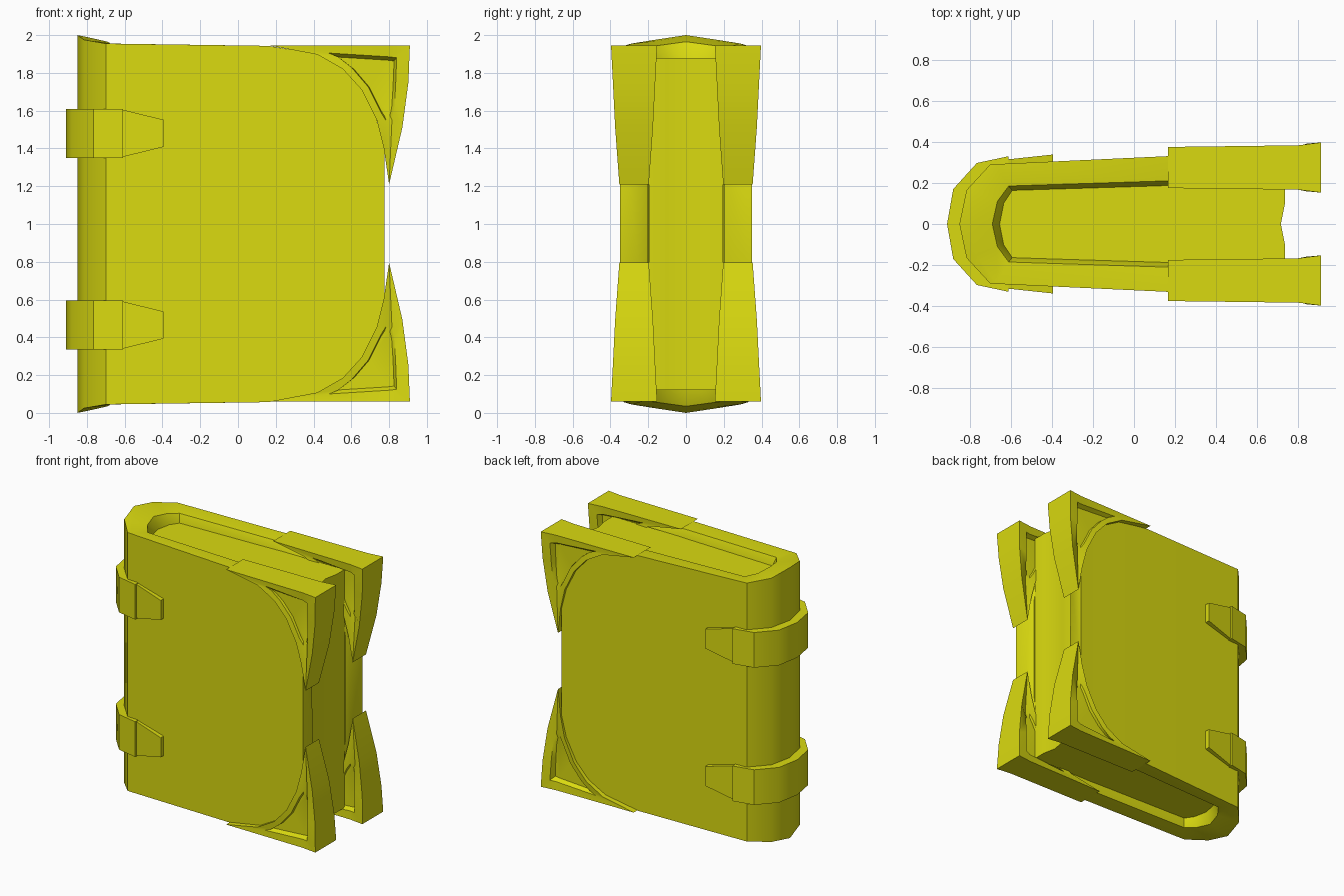
import bpy, bmesh, math

if "Cube" in bpy.data.objects:
    bpy.data.objects.remove(bpy.data.objects["Cube"])

mat = bpy.data.materials.new("yellow")
mat.diffuse_color = (0.7, 0.7, 0.005, 1)
mat.use_nodes = True
mat.node_tree.nodes["Principled BSDF"].inputs["Base Color"].default_value = mat.diffuse_color


def finish(name, verts, faces, angle=35):
    bm = bmesh.new()
    vs = [bm.verts.new(v) for v in verts]
    for f in faces:
        bm.faces.new([vs[i] for i in f])
    bmesh.ops.recalc_face_normals(bm, faces=bm.faces)
    me = bpy.data.meshes.new(name)
    bm.to_mesh(me)
    bm.free()
    ob = bpy.data.objects.new(name, me)
    bpy.context.collection.objects.link(ob)
    me.materials.append(mat)
    bpy.ops.object.select_all(action='DESELECT')
    ob.select_set(True)
    bpy.context.view_layer.objects.active = ob
    bpy.ops.object.shade_smooth_by_angle(angle=math.radians(angle))
    return ob


def loft(name, rings, closed=False):
    """Skin a list of equal-length closed rings."""
    n = len(rings[0])
    verts = [p for r in rings for p in r]
    faces = []
    for k in range(len(rings) - 1):
        for i in range(n):
            j = (i + 1) % n
            faces.append((k*n + i, k*n + j, (k+1)*n + j, (k+1)*n + i))
    faces.append(tuple(range(n)))
    faces.append(tuple(range((len(rings)-1)*n, len(rings)*n)))
    return finish(name, verts, faces)


def both_sides(half):
    """Extend a path that starts on the centre plane to the other side."""
    flip = [[(x, -y, z) for x, y, z in r] for r in half[1:]]
    return flip[::-1] + half


# Cover: rim section (outer, ridge, inner edge, lower inner edge) swept round the spine
# each row: outer x,y,z / ridge x,y,z / inner x,y,z / lower x,y,z
cover = [
    (-.85, 0, 2.0, -.80, 0, 1.99, -.69, 0, 1.965, -.65, 0, 1.87),
    (-.815, .165, 1.975, -.767, .155, 1.97, -.665, .11, 1.95, -.63, .10, 1.87),
    (-.70, .29, 1.955, -.67, .285, 1.955, -.61, .185, 1.94, -.59, .16, 1.87),
    (.16, .33, 1.943, .16, .32, 1.943, .16, .21, 1.935, .16, .183, 1.87),
    (.42, .338, 1.90, .42, .325, 1.90, .42, .215, 1.895, .42, .19, 1.85),
    (.55, .342, 1.825, .55, .325, 1.825, .55, .22, 1.82, .55, .195, 1.79),
    (.65, .345, 1.72, .65, .325, 1.72, .65, .22, 1.715, .65, .195, 1.69),
    (.73, .348, 1.565, .73, .325, 1.565, .72, .225, 1.56, .71, .20, 1.54),
    (.775, .35, 1.40, .775, .325, 1.40, .775, .228, 1.39, .74, .20, 1.38),
]
rings = []
for row in cover:
    top = [row[i:i+3] for i in (0, 3, 6, 9)]
    rings.append(top + [(x, y, 2 - z) for x, y, z in top[::-1]])
loft("cover", both_sides(rings))

# Page block with hollow fore edge
half = [(-.655, 0), (-.635, .105), (-.595, .165), (.16, .19), (.735, .195), (.735, .10)]
outline = half + [(.715, 0)] + [(x, -y) for x, y in half[:0:-1]]
loft("pages", [[(x, y, z) for x, y in outline] for z in (.12, 1.88)])

# Spine straps with tapered tabs
band = [(-.91, 0, -.84, 0), (-.88, .17, -.80, .15),
        (-.765, .297, -.70, .27), (-.61, .33, -.61, .28)]
tab = [(-.61, .315, .28, .125), (-.395, .338, .29, .072)]
for label, zc in (("lower", .465), ("upper", 1.48)):
    rings = [[(a, b, zc + .13), (c, d, zc + .13), (c, d, zc - .13), (a, b, zc - .13)]
             for a, b, c, d in band]
    loft(label + "_strap", both_sides(rings))
    for side, s in (("front", -1), ("back", 1)):
        loft(f"{label}_{side}_strap_tab",
             [[(x, s*o, zc + w), (x, s*i, zc + w), (x, s*i, zc - w), (x, s*o, zc - w)]
              for x, o, i, w in tab])

# Corner guards: flared plates with a recess on both faces
# each row: outline x, z, half thickness / recess x, z
guard = [
    (.165, 1.945, .10, .48, 1.905), (.80, 1.945, .108, .80, 1.885),
    (.91, 1.945, .122, .84, 1.88), (.902, 1.75, .112, .834, 1.72),
    (.87, 1.51, .10, .826, 1.60), (.80, 1.21, .078, .815, 1.55),
    (.772, 1.40, .088, .785, 1.545), (.735, 1.55, .094, .757, 1.59),
    (.655, 1.71, .097, .69, 1.725), (.555, 1.82, .098, .60, 1.83),
    (.42, 1.897, .098, .53, 1.885),
]
cx = sum(r[3] for r in guard) / len(guard)
cz = sum(r[4] for r in guard) / len(guard)
for level in ("lower", "upper"):
    for side, s in (("front", -1), ("back", 1)):
        rings = []
        for d in (1, -1):
            rim = [(x, d*h, z) for x, z, h, _, _ in guard]
            lip = [(u, d*(h - .006), w) for _, _, h, u, w in guard]
            floor = [(u + (cx - u)*.12, d*.072, w + (cz - w)*.12)
                     for _, _, _, u, w in guard]
            rings += [floor, lip, rim] if d == 1 else [rim, lip, floor]
        rings = [[(x, s*(.275 + y), z if level == "upper" else 2.005 - z)
                  for x, y, z in r] for r in rings]
        loft(f"{level}_{side}_corner_guard", rings)
